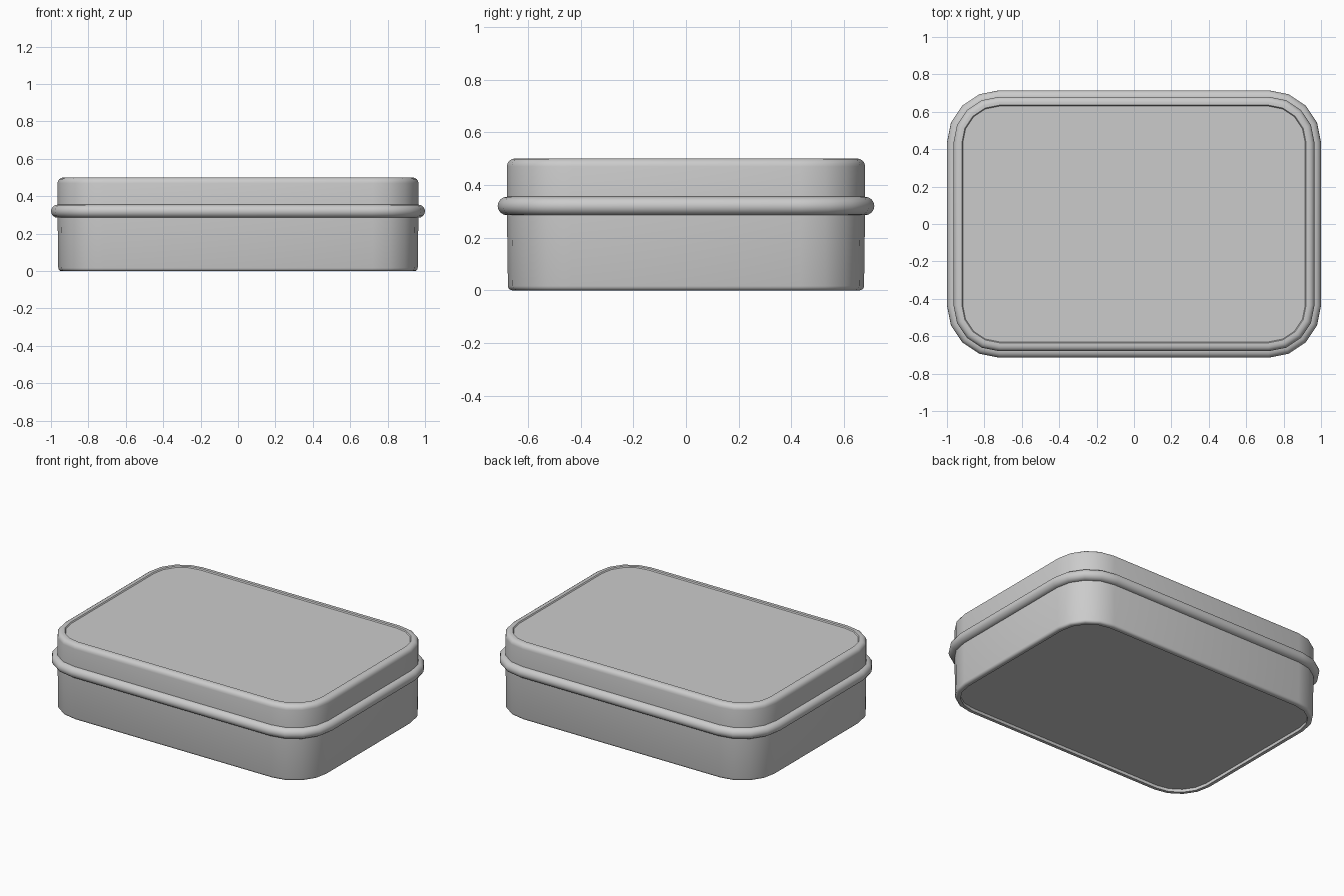
import bpy, bmesh, math

if "Cube" in bpy.data.objects:
    bpy.data.objects.remove(bpy.data.objects["Cube"])

HX, HY, R, SEG = 0.965, 0.68, 0.245, 4   # wall half sizes, corner radius, corner segments


def ring(bm, off, z):
    """Rounded rectangle loop, offset outward from the wall line."""
    vs = []
    for k, (sx, sy) in enumerate([(1, 1), (-1, 1), (-1, -1), (1, -1)]):
        for i in range(SEG + 1):
            a = math.pi / 2 * (k + i / SEG)
            vs.append(bm.verts.new((sx * (HX - R) + (R + off) * math.cos(a),
                                    sy * (HY - R) + (R + off) * math.sin(a), z)))
    return vs


def loft(name, profile, closed=False):
    """Sweep an (offset, z) profile around the rounded rectangle."""
    bm = bmesh.new()
    rings = [ring(bm, o, z) for o, z in profile]
    pairs = list(zip(rings, rings[1:])) + ([(rings[-1], rings[0])] if closed else [])
    for a, b in pairs:
        for i in range(len(a)):
            j = (i + 1) % len(a)
            bm.faces.new((a[i], a[j], b[j], b[i]))
    if not closed:
        bm.faces.new(rings[0][::-1])
        bm.faces.new(rings[-1])
    bmesh.ops.recalc_face_normals(bm, faces=bm.faces)
    me = bpy.data.meshes.new(name)
    bm.to_mesh(me)
    bm.free()
    ob = bpy.data.objects.new(name, me)
    bpy.context.collection.objects.link(ob)
    bpy.context.view_layer.objects.active = ob
    ob.select_set(True)
    bpy.ops.object.shade_smooth_by_angle(angle=math.radians(40))
    ob.select_set(False)
    return ob


def arc(co, cz, r, a0, a1, n):
    return [(co + r * math.cos(math.radians(a0 + (a1 - a0) * i / n)),
             cz + r * math.sin(math.radians(a0 + (a1 - a0) * i / n))) for i in range(n + 1)]


# base tray with rounded foot rim and recessed underside
loft("tin_base", [(-0.036, 0.02), (-0.036, 0.0)] + arc(-0.02, 0.016, 0.016, -90, 0, 3)[0:]
     + [(0, 0.31)])

# lid with rounded shoulder and slightly sunken top panel
loft("tin_lid", [(0, 0.31)] + arc(-0.03, 0.47, 0.03, 0, 90, 4)
     + [(-0.045, 0.5), (-0.05, 0.493)])

# rolled bead around the seam
loft("seam_bead", arc(0, 0.32, 0.035, -90, 90, 8) + [(-0.01, 0.355), (-0.01, 0.285)], closed=True)
